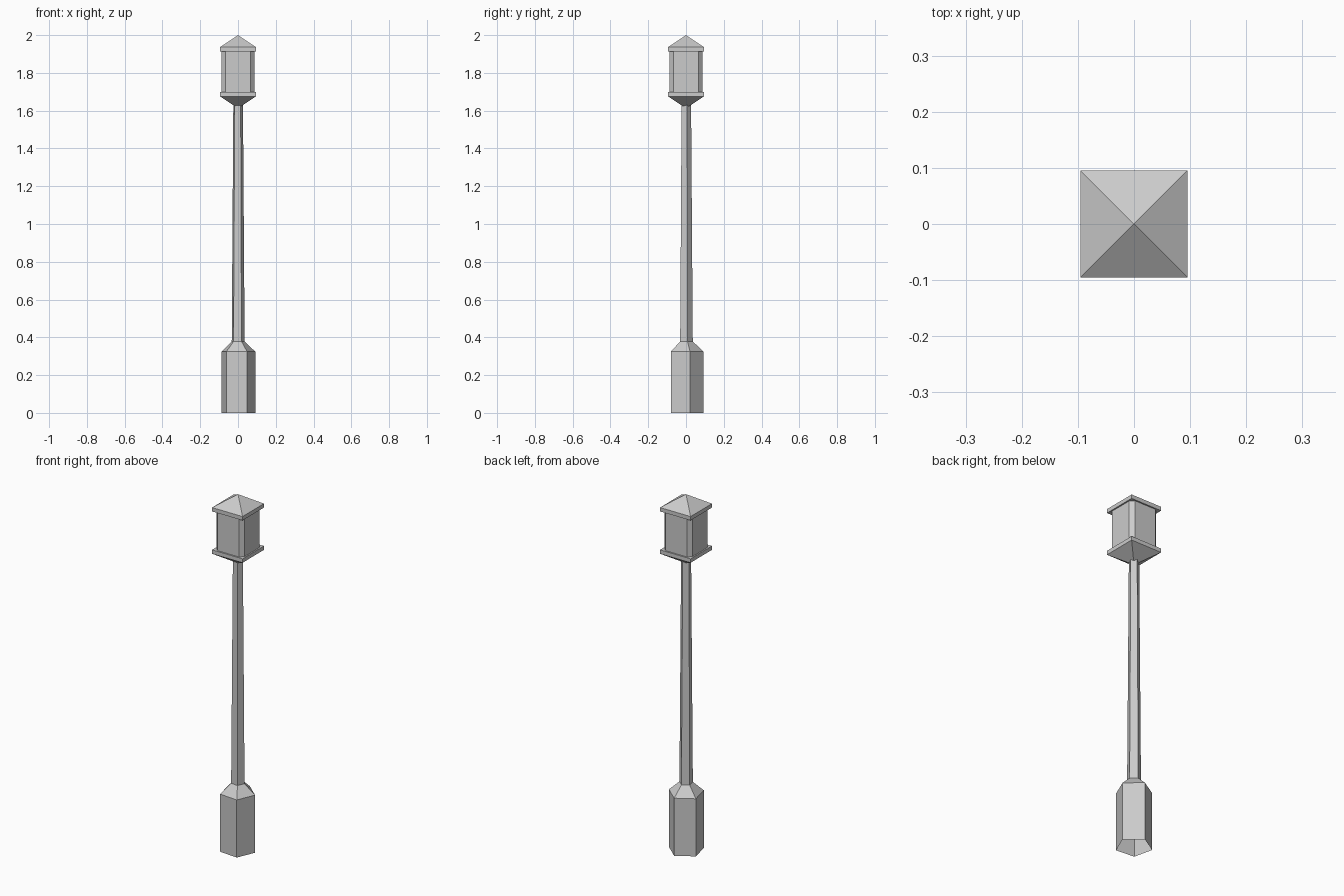
import bpy, bmesh
from math import radians, cos, sin

if "Cube" in bpy.data.objects:
    bpy.data.objects.remove(bpy.data.objects["Cube"])


def loft(name, rings, cap=True):
    """Join stacked outlines [(points_xy, z), ...]; a one-point outline is an apex."""
    bm = bmesh.new()
    loops = [[bm.verts.new((x, y, z)) for x, y in pts] for pts, z in rings]
    for lo, hi in zip(loops, loops[1:]):
        n = max(len(lo), len(hi))
        for i in range(n):
            j = (i + 1) % n
            if len(lo) == 1:
                bm.faces.new((lo[0], hi[j], hi[i]))
            elif len(hi) == 1:
                bm.faces.new((lo[i], lo[j], hi[0]))
            else:
                bm.faces.new((lo[i], lo[j], hi[j], hi[i]))
    if cap:
        for end in (loops[0][::-1], loops[-1]):
            if len(end) > 2:
                bm.faces.new(end)
    mesh = bpy.data.meshes.new(name)
    bm.to_mesh(mesh)
    bm.free()
    obj = bpy.data.objects.new(name, mesh)
    bpy.context.collection.objects.link(obj)
    return obj


def pentagon(r):
    return [(r * cos(radians(13 + 72 * i)), r * sin(radians(13 + 72 * i))) for i in range(5)]


def square(h):
    return [(-h, -h), (h, -h), (h, h), (-h, h)]


def chamfered(h, c):
    k = h - c
    return [(-k, -h), (k, -h), (h, -k), (h, k), (k, h), (-k, h), (-h, k), (-h, -k)]


APEX = [(0, 0)]

# five-sided post: open-bottomed base, sloped shoulder, tapering pole
loft("post", [(pentagon(0.094), 0), (pentagon(0.094), 0.324),
              (pentagon(0.036), 0.378), (pentagon(0.027), 1.635)], cap=False)

# lantern: inverted pyramid tray, chamfered body, pyramid roof
RIM = square(0.095)
loft("lantern_tray", [(APEX, 1.612), (RIM, 1.676), (RIM, 1.698)])
loft("lantern_body", [(chamfered(0.087, 0.021), 1.698), (chamfered(0.087, 0.021), 1.914)], cap=False)
loft("lantern_roof", [(RIM, 1.914), (RIM, 1.936), (APEX, 2.0)])
